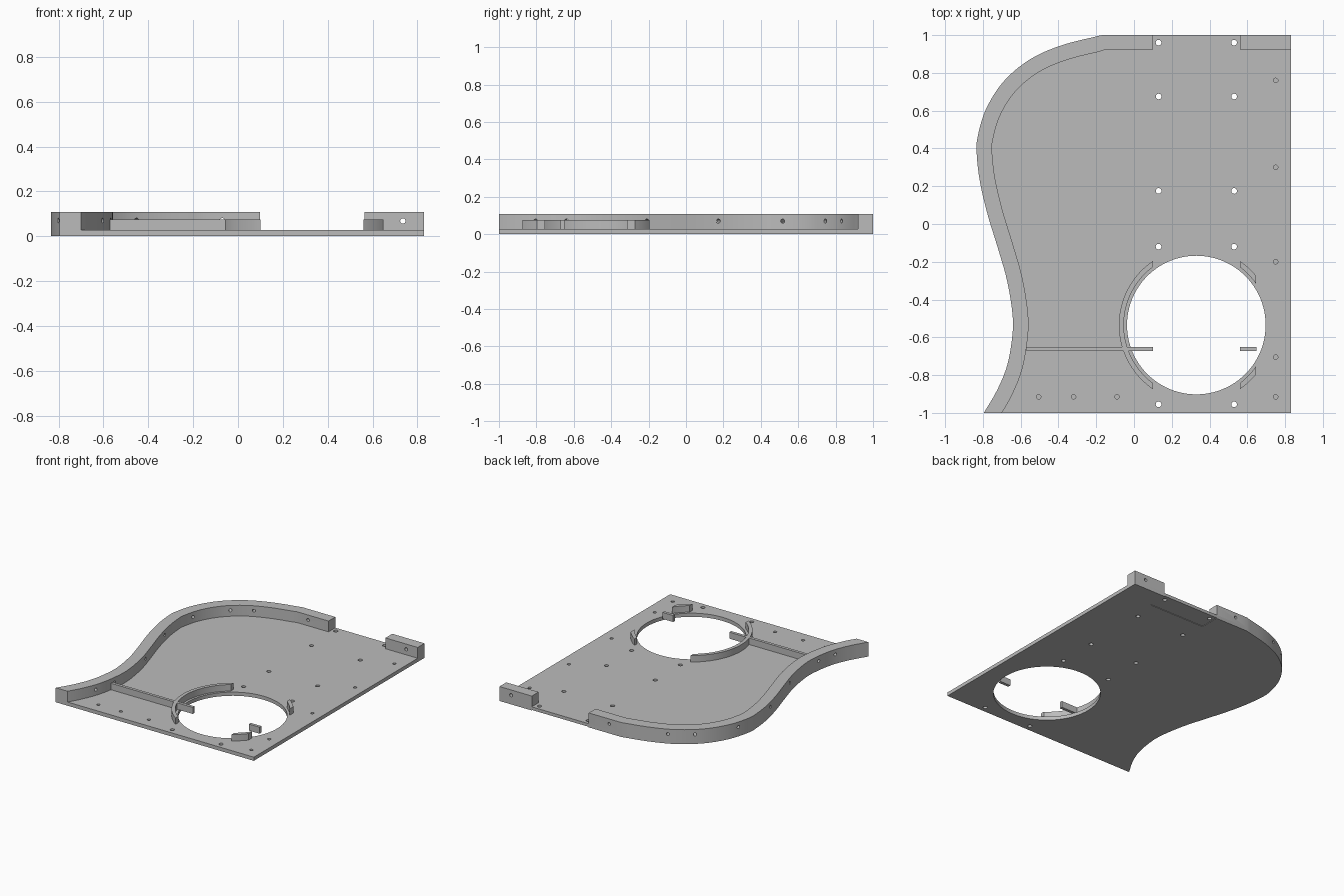
import bpy, bmesh, math
from mathutils import Vector, Matrix

if "Cube" in bpy.data.objects:
    bpy.data.objects.remove(bpy.data.objects["Cube"])

grey = bpy.data.materials.new("plain grey")
grey.diffuse_color = (0.5, 0.5, 0.5, 1)
grey.use_nodes = True
grey.node_tree.nodes["Principled BSDF"].inputs["Base Color"].default_value = grey.diffuse_color

BASE, RING_TOP, WALL_TOP = 0.027, 0.075, 0.107
CX, CY, HOLE_R = 0.33, -0.535, 0.367


def finish(name, bm):
    bmesh.ops.recalc_face_normals(bm, faces=bm.faces)
    me = bpy.data.meshes.new(name)
    bm.to_mesh(me)
    bm.free()
    me.materials.append(grey)
    ob = bpy.data.objects.new(name, me)
    bpy.context.collection.objects.link(ob)
    return ob


def prism(name, outline, z0, z1):
    bm = bmesh.new()
    face = bm.faces.new([bm.verts.new((p[0], p[1], z0)) for p in outline])
    new = bmesh.ops.extrude_face_region(bm, geom=[face])["geom"]
    bmesh.ops.translate(bm, vec=(0, 0, z1 - z0),
                        verts=[g for g in new if isinstance(g, bmesh.types.BMVert)])
    return finish(name, bm)


def box(name, x0, x1, y0, y1, z0, z1):
    return prism(name, [(x0, y0), (x1, y0), (x1, y1), (x0, y1)], z0, z1)


def add_cylinder(bm, a, b, r, n=20):
    a, b = Vector(a), Vector(b)
    rot = (b - a).to_track_quat('Z', 'Y').to_matrix().to_4x4()
    bmesh.ops.create_cone(bm, cap_ends=True, segments=n, radius1=r, radius2=r,
                          depth=(b - a).length,
                          matrix=Matrix.Translation((a + b) / 2) @ rot)


def select(ob):
    bpy.ops.object.select_all(action='DESELECT')
    ob.select_set(True)
    bpy.context.view_layer.objects.active = ob


def cut(ob, cutter):
    cutter.hide_render = True
    mod = ob.modifiers.new("cut", 'BOOLEAN')
    mod.operation, mod.solver, mod.object = 'DIFFERENCE', 'EXACT', cutter
    select(ob)
    bpy.ops.object.modifier_apply(modifier=mod.name)
    bpy.data.objects.remove(cutter)


def spline(pts, steps=5):
    p = [Vector(q) for q in pts]
    p = [2 * p[0] - p[1]] + p + [2 * p[-1] - p[-2]]
    out = []
    for i in range(1, len(p) - 2):
        a, b, c, d = p[i - 1:i + 3]
        for k in range(steps):
            t = k / steps
            out.append(0.5 * (2 * b + (c - a) * t + (2 * a - 5 * b + 4 * c - d) * t * t
                              + (3 * b - a - 3 * c + d) * t ** 3))
    return out + [p[-2]]


# S-shaped side, from back to front, and its inward offset
outer = spline([(-0.17, 1), (-0.38, 0.947), (-0.55, 0.872), (-0.69, 0.755), (-0.785, 0.605),
                (-0.83, 0.45), (-0.832, 0.36), (-0.815, 0.22), (-0.775, 0.05), (-0.72, -0.13),
                (-0.672, -0.3), (-0.643, -0.48), (-0.645, -0.6), (-0.672, -0.75),
                (-0.725, -0.88), (-0.795, -1)])
inner = []
for i, p in enumerate(outer):
    t = (outer[min(i + 1, len(outer) - 1)] - outer[max(i - 1, 0)]).normalized()
    q = p + Vector((-t.y, t.x)) * 0.082
    if q.y > -0.99:
        inner.append(q)
inner[0] = Vector((-0.16, 0.92))
inner.append(Vector((-0.70, -1)))

# Base plate with speaker opening, screw holes and underside recess
plate = prism("base_plate", [(0.83, 1)] + outer + [(0.83, -1)], 0, BASE)
bm = bmesh.new()
add_cylinder(bm, (CX, CY, -0.1), (CX, CY, 0.2), HOLE_R, 96)
for x in (0.13, 0.53):
    for y in (0.96, 0.675, 0.175, -0.12, -0.955):
        add_cylinder(bm, (x, y, -0.1), (x, y, 0.2), 0.015)
blind = [(0.75, y) for y in (0.76, 0.30, -0.20, -0.705, -0.915)]
blind += [(x, -0.915) for x in (-0.505, -0.32, -0.09)]
for x, y in blind:
    add_cylinder(bm, (x, y, 0.010), (x, y, 0.2), 0.012)
cut(plate, finish("plate_cutter", bm))
cut(plate, box("recess_cutter", 0.10, 0.565, 0.85, 1.1, -0.1, 0.004))

# Curved side wall with cross holes
wall = prism("curved_wall", [(0.098, 1)] + outer + inner[::-1] + [(0.098, 0.92)], BASE, WALL_TOP)
bm = bmesh.new()
for y in (0.835, 0.755, 0.515, 0.175, -0.21, -0.64, -0.79):
    q = min(inner, key=lambda v: abs(v.y - y))
    p = min(outer, key=lambda v: (v - q).length)
    d = (p - q).normalized() * 0.06
    a, b = q - d, p + d
    add_cylinder(bm, (a.x, a.y, 0.07), (b.x, b.y, 0.07), 0.011)
add_cylinder(bm, (-0.07, 0.85, 0.07), (-0.07, 1.05, 0.07), 0.011)
cut(wall, finish("wall_cutter", bm))

# Back corner block
block = box("corner_block", 0.565, 0.83, 0.92, 1, BASE, WALL_TOP)
bm = bmesh.new()
add_cylinder(bm, (0.735, 0.85, 0.068), (0.735, 1.05, 0.068), 0.012)
cut(block, finish("block_cutter", bm))


# Raised ring pieces around the opening, ends cut straight along y
def arc(r, a0, a1, n):
    return [(CX + r * math.cos(a0 + (a1 - a0) * i / n),
             CY + r * math.sin(a0 + (a1 - a0) * i / n)) for i in range(n + 1)]


def ring_piece(name, dx0, dx1, sign, n):
    R, r = 0.41, 0.384
    span = lambda rad: [sign * math.acos(dx / rad) if dx is not None
                        else math.tau - math.acos(dx0 / rad) for dx in (dx0, dx1)]
    return prism(name, arc(R, *span(R), n) + arc(r, *span(r), n)[::-1], BASE, RING_TOP)


rings = [ring_piece("ring_left", -0.23, None, 1, 40),
         ring_piece("ring_back_right", 0.23, 0.315, 1, 8),
         ring_piece("ring_front_right", 0.23, 0.315, -1, 8)]

# Cross rib with its tab, and the opposite tab
box("cross_rib", -0.57, 0.10, -0.672, -0.65, BASE, RING_TOP)
box("right_tab", 0.56, 0.648, -0.672, -0.65, BASE, RING_TOP)

for ob in [plate, wall, block] + rings:
    select(ob)
    bpy.ops.object.shade_smooth_by_angle(angle=math.radians(30))
